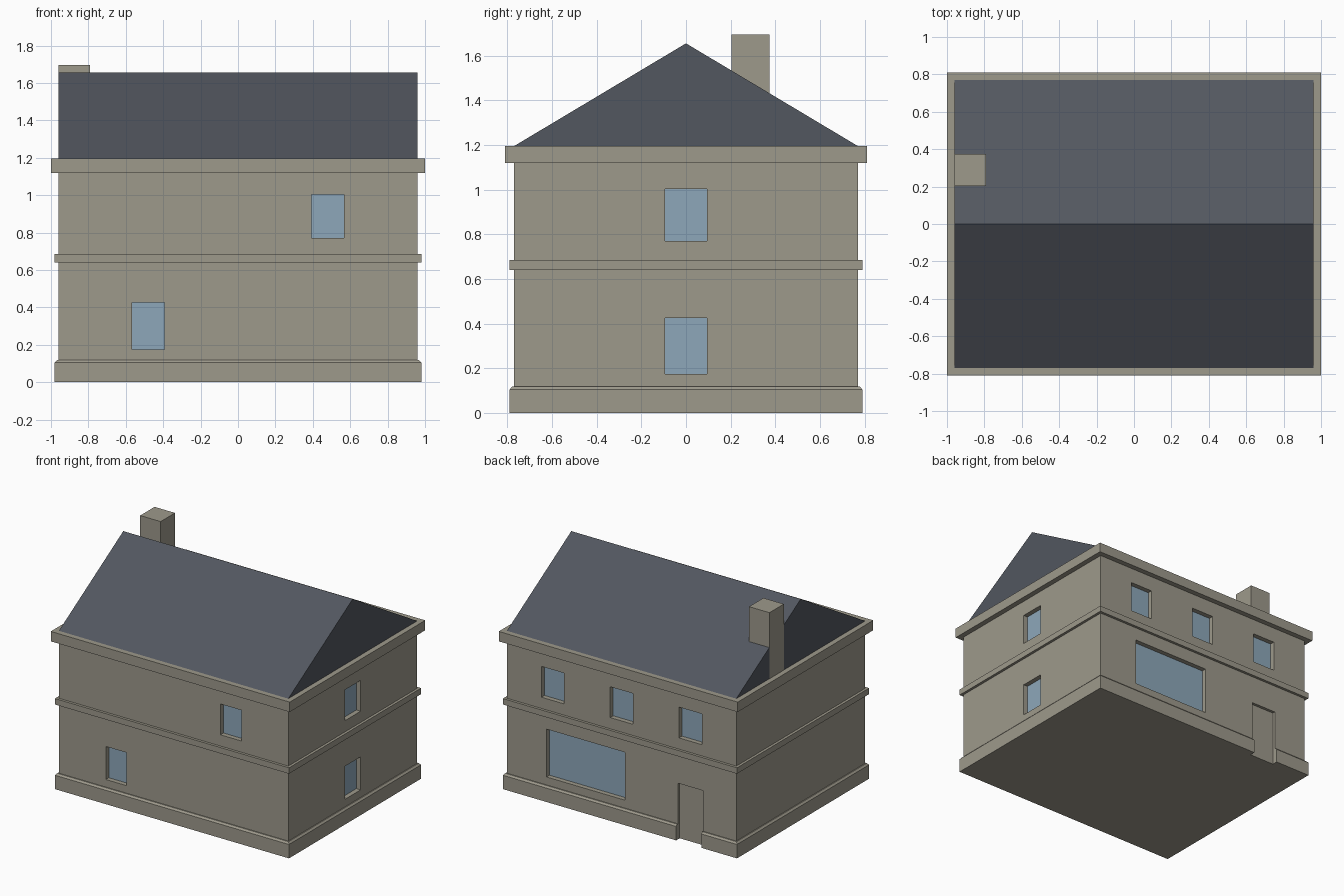
import bpy, bmesh

if "Cube" in bpy.data.objects:
    bpy.data.objects.remove(bpy.data.objects["Cube"])

HX, HY, TOP = 0.96, 0.77, 1.195   # half width, half depth, eaves height


def material(name, rgb):
    m = bpy.data.materials.new(name)
    m.diffuse_color = (*rgb, 1)
    m.use_nodes = True
    m.node_tree.nodes["Principled BSDF"].inputs["Base Color"].default_value = m.diffuse_color
    return m


STONE = material("stone", (0.34, 0.32, 0.26))
SLATE = material("slate", (0.085, 0.095, 0.115))
GLASS = material("glass", (0.27, 0.39, 0.49))


def make(name, verts, faces, mat=None):
    me = bpy.data.meshes.new(name)
    me.from_pydata(verts, [], faces)
    bm = bmesh.new()
    bm.from_mesh(me)
    bmesh.ops.recalc_face_normals(bm, faces=bm.faces)
    bm.to_mesh(me)
    bm.free()
    ob = bpy.data.objects.new(name, me)
    bpy.context.collection.objects.link(ob)
    if mat:
        me.materials.append(mat)
    return ob


def box(name, x, y, z, mat=None):
    v = [(a, b, c) for a in x for b in y for c in z]
    f = [(0, 1, 3, 2), (4, 6, 7, 5), (0, 4, 5, 1),
         (2, 3, 7, 6), (0, 2, 6, 4), (1, 5, 7, 3)]
    return make(name, v, f, mat)


def band(name, profile):
    """Sweep an (offset from wall, height) profile around the house."""
    v = [(sx * (HX + o), sy * (HY + o), z) for o, z in profile
         for sx, sy in ((-1, -1), (1, -1), (1, 1), (-1, 1))]
    n = len(profile)
    f = [(i * 4 + k, i * 4 + (k + 1) % 4,
          (i + 1) % n * 4 + (k + 1) % 4, (i + 1) % n * 4 + k)
         for i in range(n) for k in range(4)]
    return make(name, v, f, STONE)


def wall_box(name, side, centre, width, z, near, far, mat=None):
    """Box on a wall, spanning depths near..far inwards from its face."""
    span = (centre - width / 2, centre + width / 2)
    if side == "right":
        return box(name, (HX - far, HX - near), span, z, mat)
    if side == "back":
        return box(name, span, (HY - far, HY - near), z, mat)
    return box(name, span, (-HY + near, -HY + far), z, mat)


# Walls and mouldings
walls = box("walls", (-HX, HX), (-HY, HY), (0, TOP), STONE)
plinth = band("plinth", [(0, 0), (0.02, 0), (0.02, 0.105), (0.008, 0.118), (0, 0.118)])
band("belt_course", [(0, 0.64), (0.02, 0.64), (0.02, 0.685), (0, 0.685)])
band("cornice", [(0, 1.12), (0.04, 1.12), (0.04, TOP), (0, TOP)])

# Openings: side, centre, width, height range
LOW, HIGH = (0.175, 0.425), (0.77, 1.003)
windows = [("front", -0.48, 0.175, LOW), ("front", 0.48, 0.175, HIGH),
           ("right", 0, 0.19, LOW), ("right", 0, 0.19, HIGH),
           ("back", 0.30, 0.655, (0.178, 0.54))]
windows += [("back", x, 0.19, HIGH) for x in (-0.576, 0, 0.576)]

cutters = []
for i, (side, c, w, z) in enumerate(windows):
    cutters.append(wall_box("window_cutter", side, c, w, z, -0.1, 0.045))
    wall_box(f"window_pane_{i + 1}", side, c, w, z, 0.036, 0.046, GLASS)

# Door recess, cut through the plinth
cutters.append(wall_box("door_cutter", "back", -0.576, 0.21, (-0.1, 0.425), -0.1, 0.03))
wall_box("door", "back", -0.576, 0.21, (0, 0.425), 0.022, 0.031, STONE)

for target, tools in ((walls, cutters), (plinth, cutters[-1:])):
    for tool in tools:
        mod = target.modifiers.new("opening", 'BOOLEAN')
        mod.operation = 'DIFFERENCE'
        mod.solver = 'EXACT'
        mod.object = tool
    bpy.context.view_layer.objects.active = target
    for mod in list(target.modifiers):
        bpy.ops.object.modifier_apply(modifier=mod.name)
for tool in cutters:
    bpy.data.objects.remove(tool)

# Gable roof with its ridge along x
roof = [(x, y, z) for x in (-HX, HX) for y, z in ((-HY, TOP), (HY, TOP), (0, 1.655))]
make("roof", roof, [(0, 1, 2), (3, 5, 4), (0, 2, 5, 3), (1, 4, 5, 2), (0, 3, 4, 1)], SLATE)

# Chimney on the rear slope, flush with the left gable
box("chimney", (-HX - 0.001, -0.79), (0.203, 0.375), (TOP, 1.695), STONE)
